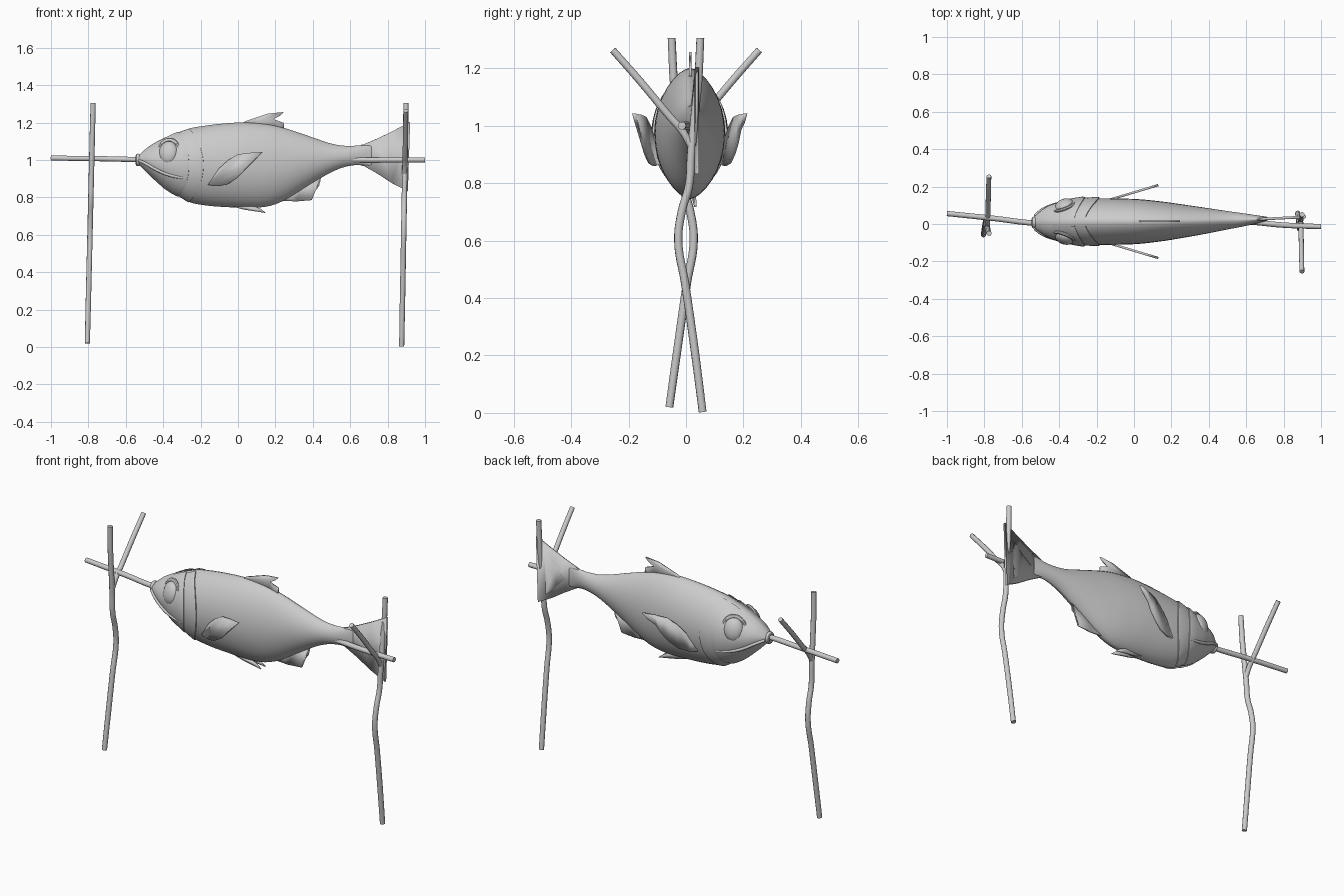
import bpy, bmesh, math
from mathutils import Vector

if "Cube" in bpy.data.objects:
    bpy.data.objects.remove(bpy.data.objects["Cube"])

# fish stations: x, top z, bottom z, half width, centre y
ST = [(-.54, 1.015, .985, .022, .008), (-.51, 1.045, .955, .05, .01), (-.465, 1.08, .91, .082, .012),
      (-.39, 1.12, .845, .108, .013), (-.33, 1.143, .815, .118, .013), (-.24, 1.173, .768, .124, .013),
      (0, 1.2, .745, .121, .013), (.15, 1.192, .75, .106, .014), (.25, 1.17, .785, .091, .015),
      (.38, 1.127, .865, .07, .017), (.5, 1.087, .935, .049, .02), (.58, 1.075, .965, .036, .022),
      (.66, 1.08, .972, .021, .025), (.715, 1.098, .95, .01, .028)]


def station(x):
    """Smooth interpolation of the station table."""
    x = min(max(x, ST[0][0]), ST[-1][0])
    i = max(k for k in range(len(ST) - 1) if ST[k][0] <= x)
    a, b = ST[i], ST[i + 1]
    p, q = ST[max(i - 1, 0)], ST[min(i + 2, len(ST) - 1)]
    d = b[0] - a[0]
    t = (x - a[0]) / d
    out = []
    for k in range(1, 5):
        m0 = (b[k] - p[k]) / (b[0] - p[0]) * d
        m1 = (q[k] - a[k]) / (q[0] - a[0]) * d
        out.append((2*t**3 - 3*t*t + 1)*a[k] + (t**3 - 2*t*t + t)*m0
                   + (3*t*t - 2*t**3)*b[k] + (t**3 - t*t)*m1)
    return out


def skin(x, a, off=0.0):
    """Point on the fish skin at length x and angle a."""
    top, bot, w, cy = station(x)
    c, s = math.cos(a), math.sin(a)
    y = math.copysign(abs(c)**1.25 * w + off * abs(c), c)
    return Vector((x, cy + y, (top + bot)/2 + s*((top - bot)/2 + off)))


def finish(name, bm, angle=40):
    bmesh.ops.recalc_face_normals(bm, faces=bm.faces)
    me = bpy.data.meshes.new(name)
    bm.to_mesh(me)
    bm.free()
    ob = bpy.data.objects.new(name, me)
    bpy.context.collection.objects.link(ob)
    smooth(ob, angle)
    return ob


def smooth(ob, angle=40):
    bpy.ops.object.select_all(action='DESELECT')
    bpy.context.view_layer.objects.active = ob
    ob.select_set(True)
    bpy.ops.object.shade_smooth_by_angle(angle=math.radians(angle))


def grid(bm, rows, closed=False):
    vs = [[bm.verts.new(p) for p in r] for r in rows]
    n = len(rows[0])
    for r0, r1 in zip(vs, vs[1:]):
        for j in range(n if closed else n - 1):
            k = (j + 1) % n
            bm.faces.new((r0[j], r0[k], r1[k], r1[j]))
    return vs


def tube(name, pts, r):
    cu = bpy.data.curves.new(name, 'CURVE')
    cu.dimensions = '3D'
    cu.bevel_depth, cu.bevel_resolution = r, 3
    cu.resolution_u, cu.use_fill_caps = 6, True
    sp = cu.splines.new('BEZIER')
    sp.bezier_points.add(len(pts) - 1)
    for b, p in zip(sp.bezier_points, pts):
        b.co = p
        b.handle_left_type = b.handle_right_type = 'AUTO'
    ends = sp.bezier_points
    ends[0].radius = ends[-1].radius = .95
    ob = bpy.data.objects.new(name, cu)
    bpy.context.collection.objects.link(ob)
    bpy.ops.object.select_all(action='DESELECT')
    bpy.context.view_layer.objects.active = ob
    ob.select_set(True)
    bpy.ops.object.convert(target='MESH')
    smooth(bpy.context.object)


def plate(name, outline, yfun, thick=.01):
    """Thin fin from an x-z outline, placed at y = yfun(x)."""
    bm = bmesh.new()
    f = bm.faces.new([bm.verts.new((x, yfun(x), z)) for x, z in outline])
    bmesh.ops.triangulate(bm, faces=[f])
    ob = finish(name, bm)
    m = ob.modifiers.new('thickness', 'SOLIDIFY')
    m.thickness, m.offset = thick, 0


# fish body
bm = bmesh.new()
N = 32
xs = [ST[0][0] + (ST[-1][0] - ST[0][0]) * (i/48)**1.3 for i in range(49)]
rings = grid(bm, [[skin(x, 2*math.pi*j/N) for j in range(N)] for x in xs], True)
bm.faces.new(rings[0])
bm.faces.new(rings[-1])
finish('fish_body', bm)


# gill covers: raised shells with a curved rear edge
def gill_plate(name, side, front, rear, bow, lift):
    bm = bmesh.new()
    rows = []
    for j in range(21):
        a = math.radians(-80 + 155*j/20)
        edge = rear - bow*math.sin(a)**2
        row = [skin(front + (edge - front)*u, a, -.004 + (lift + .004)*u) for u in (0, .25, .5, .75, .93)]
        row += [skin(edge, a, lift*.7), skin(edge + .002, a, -.006)]
        for p in row:
            cy = station(p.x)[3]
            p.y = cy + side*(p.y - cy)
        rows.append(row)
    grid(bm, rows)
    finish(name, bm)


for side, tag in ((1, 'left'), (-1, 'right')):
    gill_plate('gill_cover_' + tag, side, -.44, -.185, .08, .008)
    gill_plate('cheek_' + tag, side, -.47, -.262, .06, .012)

    # eye and its rim, turned to follow the head
    for part in ('eye', 'eye_rim'):
        bm = bmesh.new()
        if part == 'eye':
            bmesh.ops.create_uvsphere(bm, u_segments=24, v_segments=14, radius=1)
            for v in bm.verts:
                v.co = Vector((v.co.x*.054, v.co.y*.036, v.co.z*.064))
        else:
            def rim(i, j):
                a, b = math.tau*i/32, math.tau*j/8
                r = 1 + .15*math.cos(b)
                return (.062*r*math.cos(a), .009*math.sin(b), .072*r*math.sin(a))
            grid(bm, [[rim(i, j) for j in range(8)] for i in range(33)], True)
            bmesh.ops.remove_doubles(bm, verts=bm.verts, dist=1e-5)
        ob = finish(part + '_' + tag, bm)
        ob.location = (-.372, .013 + side*.084, 1.037)
        ob.rotation_euler = (side*.22, 0, side*.38)

    # jaw ridge
    pts = []
    for x, d in ((-.53, -.1), (-.49, -.3), (-.43, -.4), (-.36, -.42), (-.28, -.38)):
        p = skin(x, d, .004)
        cy = station(x)[3]
        pts.append((x, cy + side*(p.y - cy), p.z))
    tube('jaw_ridge_' + tag, pts, .008)

    # pectoral fin, flared outwards
    plate('pectoral_fin_' + tag,
          [(-.16, .867), (-.13, .91), (-.1, .955), (-.05, 1.0), (0, 1.03), (.06, 1.038), (.13, 1.042),
           (.1, 1.01), (.06, .985), (.03, .94), (-.01, .9), (-.06, .868), (-.11, .86)],
          lambda x, s=side: .013 + s*(.12 + .3*(x + .12)), .012)

    # pelvic fin
    plate('pelvic_fin_' + tag, [(-.06, .76), (.05, .765), (.12, .74), (.15, .716), (.1, .724), (.03, .736)],
          lambda x, s=side: .014 + s*(.012 + .05*max(x, 0)), .008)

# lips around the skewer
bm = bmesh.new()
grid(bm, [[(-.535 + .012*math.cos(b), .008 + (.022 + .01*math.sin(b))*math.cos(a),
            1.0 + (.024 + .01*math.sin(b))*math.sin(a))
           for b in [math.tau*j/8 for j in range(8)]] for a in [math.tau*i/20 for i in range(21)]], True)
bmesh.ops.remove_doubles(bm, verts=bm.verts, dist=1e-5)
finish('lips', bm)

# unpaired fins
mid = lambda x: .015
plate('dorsal_fin', [(.0, 1.18), (.04, 1.208), (.1, 1.228), (.16, 1.248), (.245, 1.256), (.225, 1.237), (.19, 1.218),
                     (.245, 1.198), (.245, 1.168), (.2, 1.15)], mid)
plate('anal_fin', [(.14, .77), (.24, .782), (.31, .778), (.395, .785), (.395, .805), (.37, .82), (.41, .828),
                   (.405, .846), (.435, .865), (.43, .888), (.45, .93), (.36, .9), (.25, .82)], mid)
plate('tail_fin', [(.66, 1.078), (.74, 1.112), (.82, 1.15), (.92, 1.203), (.865, 1.12), (.8, 1.06), (.735, 1.015),
                   (.735, 1.005), (.8, .945), (.86, .89), (.908, .832), (.82, .878), (.74, .93), (.66, .975)],
      lambda x: .025 + .05*(x - .66), .014)

# skewer through the fish
tube('skewer', [(-1, .056, 1.01), (-.75, .03, 1.007), (-.52, .004, 1.002), (0, .012, 1.0),
                (.6, .012, 1.0), (.8, -.006, 1.0), (1, -.014, 1.0)], .0145)


# forked support posts, one the reverse of the other
def post(tag, x, lean, s, z0):
    def P(y, z):
        return (x + lean*(z - 1), s*y, z)
    tube('post_' + tag, [P(.058, z0), P(.03, .22), P(-.003, .45), P(-.027, .6), P(-.015, .7), P(.01, .79),
                         P(.018, .9), P(.03, 1.03), P(.042, 1.15), P(.05, 1.305)], .0145)
    tube('fork_' + tag, [P(.017, .93), P(-.012, .98), P(-.06, 1.035), P(-.16, 1.155), P(-.255, 1.263)], .0135)


post('right', .893, .018, 1, .003)
post('left', -.782, .024, -1, .02)
